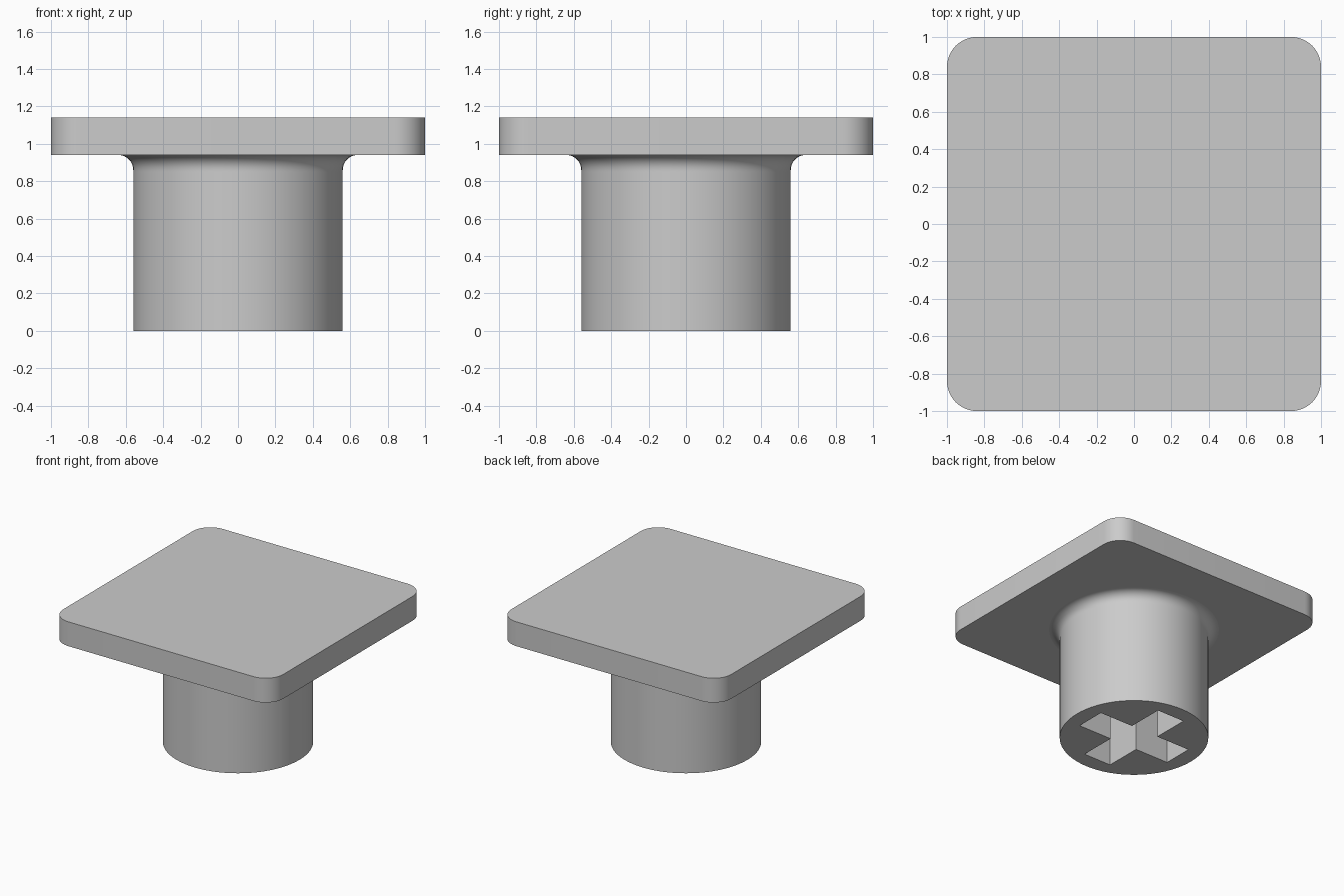
import bpy, bmesh, math
from mathutils import Vector

if "Cube" in bpy.data.objects:
    bpy.data.objects.remove(bpy.data.objects["Cube"])

PLATE_BOTTOM, PLATE_TOP = 0.94, 1.14
STEM_RADIUS, FILLET = 0.56, 0.08
CORNER = 0.16
ARM_LENGTH, ARM_WIDTH, SOCKET_DEPTH = 0.43, 0.125, 0.84

grey = bpy.data.materials.new("light grey plastic")
grey.use_nodes = True
colour = (0.6, 0.6, 0.6, 1)
grey.diffuse_color = colour
grey.node_tree.nodes["Principled BSDF"].inputs["Base Color"].default_value = colour


def make_object(name, bm):
    bmesh.ops.recalc_face_normals(bm, faces=bm.faces)
    mesh = bpy.data.meshes.new(name)
    bm.to_mesh(mesh)
    bm.free()
    mesh.materials.append(grey)
    obj = bpy.data.objects.new(name, mesh)
    bpy.context.collection.objects.link(obj)
    return obj


def prism(name, outline, bottom, top):
    bm = bmesh.new()
    face = bm.faces.new([bm.verts.new((x, y, bottom)) for x, y in outline])
    sides = bmesh.ops.extrude_face_region(bm, geom=[face])["geom"]
    verts = [v for v in sides if isinstance(v, bmesh.types.BMVert)]
    bmesh.ops.translate(bm, verts=verts, vec=(0, 0, top - bottom))
    # the extruded region keeps its base face only if it is still present
    if not face.is_valid:
        bmesh.ops.holes_fill(bm, edges=[e for e in bm.edges if e.is_boundary])
    return make_object(name, bm)


def select_only(obj):
    bpy.ops.object.select_all(action="DESELECT")
    obj.select_set(True)
    bpy.context.view_layer.objects.active = obj


def smooth(obj):
    select_only(obj)
    bpy.ops.object.shade_smooth_by_angle(angle=math.radians(30))


# Square plate with rounded corners
outline = []
for quarter in range(4):
    middle = math.radians(45 + 90 * quarter)
    cx = math.copysign(1 - CORNER, math.cos(middle))
    cy = math.copysign(1 - CORNER, math.sin(middle))
    for step in range(13):
        a = math.radians(90 * quarter + 7.5 * step)
        outline.append((cx + CORNER * math.cos(a), cy + CORNER * math.sin(a)))
smooth(prism("plate", outline, PLATE_BOTTOM, PLATE_TOP))

# Round stem flaring into the plate, turned from a profile
fillet_start = PLATE_BOTTOM - FILLET
profile = [(0, 0), (STEM_RADIUS, 0), (STEM_RADIUS, fillet_start - 0.01)]
for step in range(9):
    a = math.radians(90 * step / 8)
    profile.append((STEM_RADIUS + FILLET * (1 - math.cos(a)),
                    fillet_start + FILLET * math.sin(a)))
flare = STEM_RADIUS + FILLET
profile += [(flare, PLATE_BOTTOM + 0.02), (0, PLATE_BOTTOM + 0.02)]
bm = bmesh.new()
verts = [bm.verts.new((r, 0, z)) for r, z in profile]
edges = [bm.edges.new(pair) for pair in zip(verts, verts[1:])]
bmesh.ops.spin(bm, geom=verts + edges, axis=(0, 0, 1), cent=(0, 0, 0),
               angle=math.tau, steps=72)
bmesh.ops.remove_doubles(bm, verts=bm.verts, dist=0.0001)
stem = make_object("stem", bm)

# Cross-shaped socket cut into the underside of the stem
L, W = ARM_LENGTH, ARM_WIDTH
cross = []
for quarter in range(4):
    c, s = [(1, 0), (0, 1), (-1, 0), (0, -1)][quarter]
    for x, y in ((L, -W), (L, W), (W, W)):
        cross.append((c * x - s * y, s * x + c * y))
cutter = prism("socket_cutter", cross, -0.1, SOCKET_DEPTH)
cutter.hide_render = True
cut = stem.modifiers.new("socket", "BOOLEAN")
cut.operation = "DIFFERENCE"
cut.solver = "EXACT"
cut.object = cutter
select_only(stem)
bpy.ops.object.modifier_apply(modifier=cut.name)
bpy.data.objects.remove(cutter)
smooth(stem)
